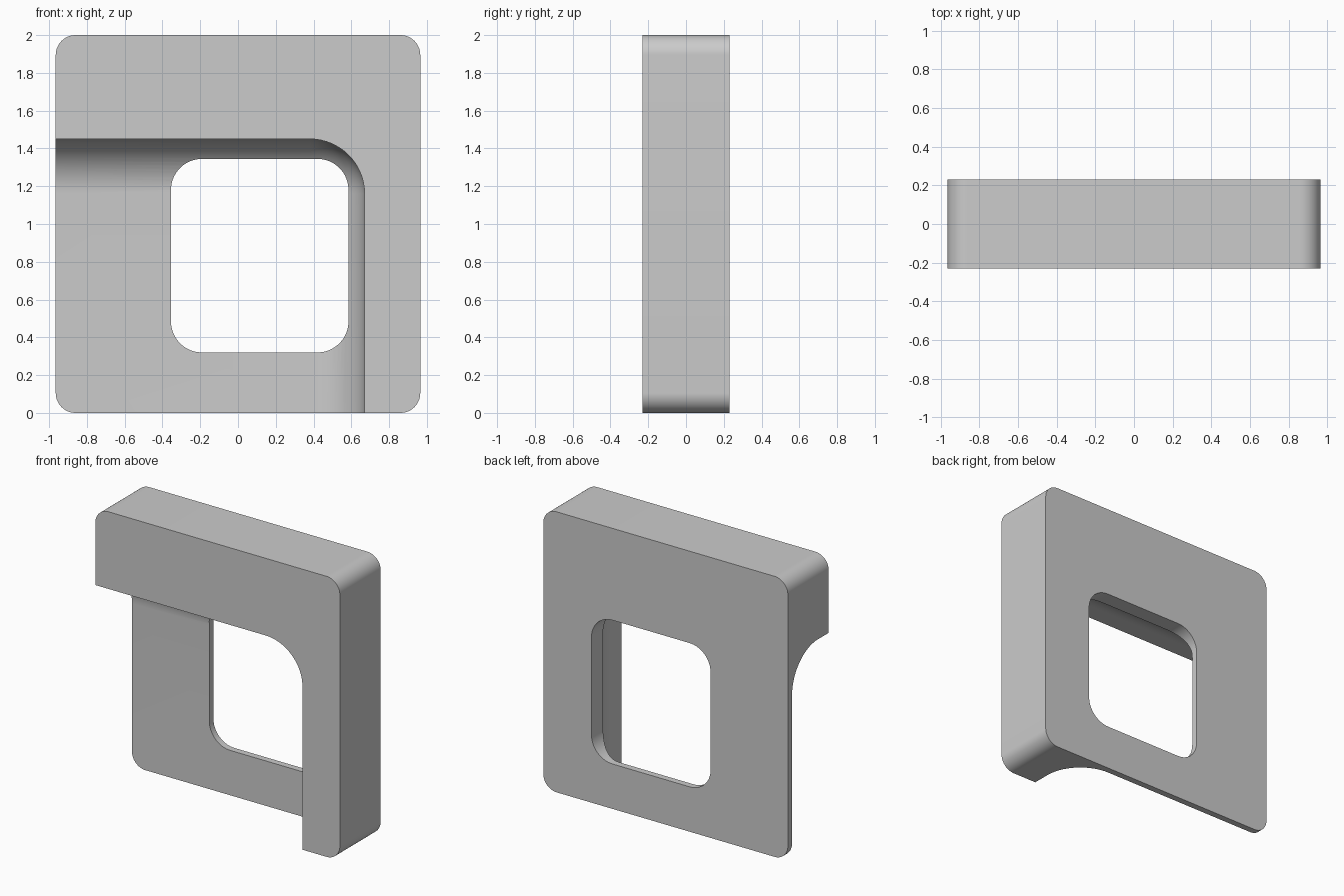
import bpy, bmesh, math

if "Cube" in bpy.data.objects:
    bpy.data.objects.remove(bpy.data.objects["Cube"])

HALF_W, HEIGHT, HALF_D = 0.965, 2.0, 0.23
PLATE_Y = HALF_D - 0.046      # front face of the thin back plate
COVE = 0.29                   # radius of the cove and of the recess corner


def arc(cx, cz, r, start, steps=16):
    return [(cx + r * math.cos(math.radians(start + 90 * i / steps)),
             cz + r * math.sin(math.radians(start + 90 * i / steps)))
            for i in range(steps + 1)]


def rounded_rect(x0, x1, z0, z1, r):
    return (arc(x1 - r, z1 - r, r, 0) + arc(x0 + r, z1 - r, r, 90)
            + arc(x0 + r, z0 + r, r, 180) + arc(x1 - r, z0 + r, r, 270))


def loft(name, layers):
    """Closed solid through (y, outline) layers with equal point counts."""
    bm = bmesh.new()
    rings = [[bm.verts.new((x, y, z)) for x, z in pts] for y, pts in layers]
    n = len(rings[0])
    for a, b in zip(rings, rings[1:]):
        for i in range(n):
            j = (i + 1) % n
            bm.faces.new((a[i], a[j], b[j], b[i]))
    bm.faces.new(rings[0])
    bm.faces.new(rings[-1])
    bmesh.ops.remove_doubles(bm, verts=bm.verts, dist=1e-5)
    bmesh.ops.recalc_face_normals(bm, faces=bm.faces)
    mesh = bpy.data.meshes.new(name)
    bm.to_mesh(mesh)
    bm.free()
    obj = bpy.data.objects.new(name, mesh)
    bpy.context.collection.objects.link(obj)
    return obj


# Solid block with rounded outline
outline = rounded_rect(-HALF_W, HALF_W, 0, HEIGHT, 0.105)
frame = loft("frame_block", [(-HALF_D, outline), (HALF_D, outline)])

# Recess cutter: open to the left and bottom, with a cove at its floor
def recess_outline(r):
    cx, cz = 0.67 - COVE, 1.45 - COVE
    return [(-1.5, -0.5), (cx + r, -0.5)] + arc(cx, cz, r, 0) + [(-1.5, cz + r)]

layers = [(-0.5, recess_outline(COVE))]
STEPS = 20
for i in range(STEPS + 1):
    t = math.pi / 2 * i / STEPS
    r = COVE * math.cos(t) if i < STEPS else 0.0
    layers.append((PLATE_Y - COVE + COVE * math.sin(t), recess_outline(r)))
recess = loft("recess_cutter", layers)

# Window cutter through the plate
window = rounded_rect(-0.355, 0.585, 0.32, 1.345, 0.165)
opening = loft("window_cutter", [(-0.6, window), (0.6, window)])

for cutter in (recess, opening):
    cutter.hide_render = True
    mod = frame.modifiers.new(cutter.name, 'BOOLEAN')
    mod.operation = 'DIFFERENCE'
    mod.solver = 'EXACT'
    mod.object = cutter

# Bake the cuts and drop the cutters
bpy.context.view_layer.objects.active = frame
frame.select_set(True)
for mod in list(frame.modifiers):
    bpy.ops.object.modifier_apply(modifier=mod.name)
for cutter in (recess, opening):
    bpy.data.objects.remove(cutter)

grey = bpy.data.materials.new("light_grey")
grey.diffuse_color = (0.6, 0.6, 0.6, 1)
grey.use_nodes = True
grey.node_tree.nodes["Principled BSDF"].inputs["Base Color"].default_value = grey.diffuse_color
frame.data.materials.clear()
frame.data.materials.append(grey)
for poly in frame.data.polygons:
    poly.material_index = 0
bpy.ops.object.shade_smooth_by_angle(angle=math.radians(30))
